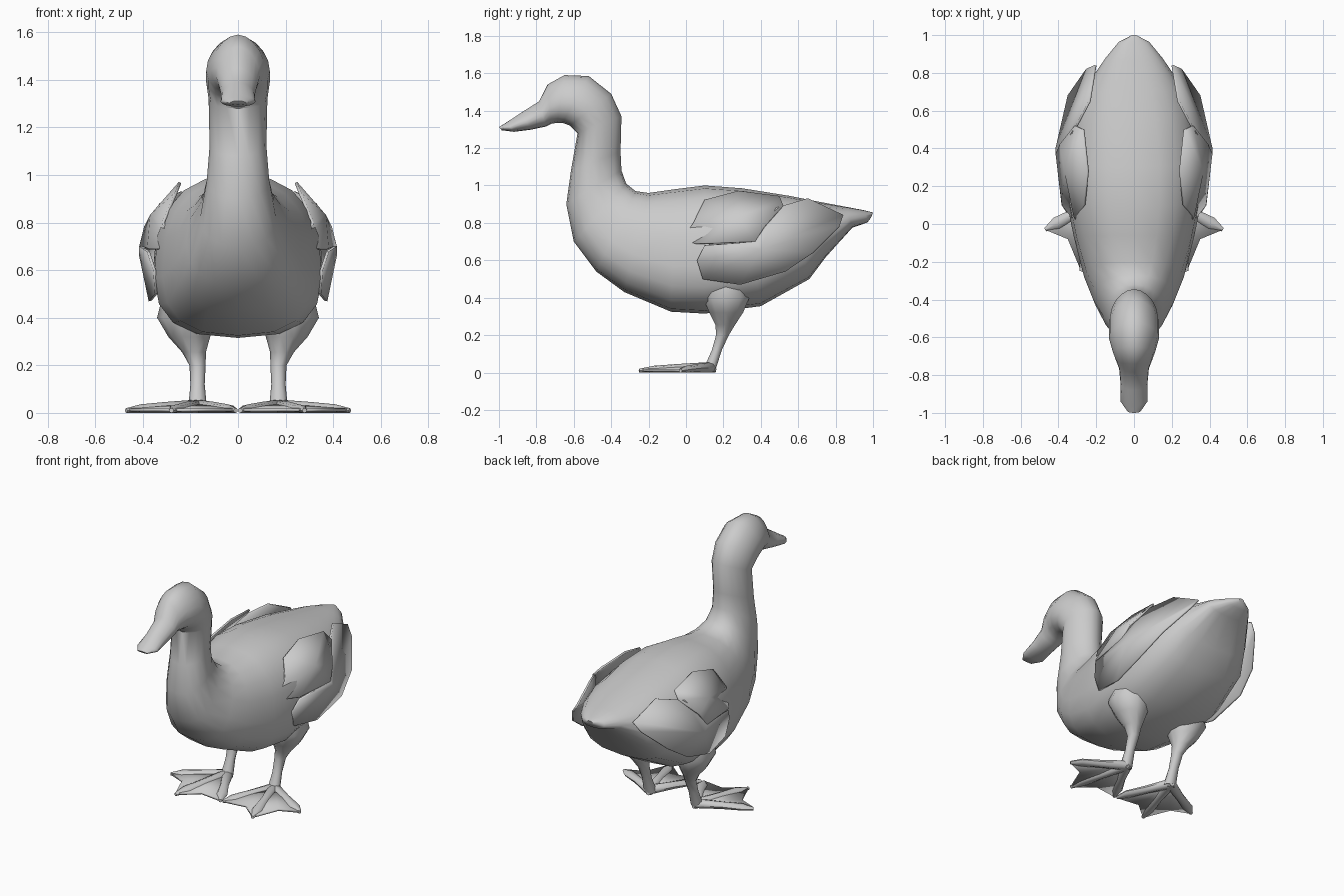
import bpy
import math
from mathutils import Vector

cube = bpy.data.objects.get("Cube")
if cube:
    bpy.data.objects.remove(cube, do_unlink=True)

COLOUR = (0.6, 0.6, 0.6, 1)
grey = bpy.data.materials.new("plain_grey")
grey.use_nodes = True
grey.diffuse_color = COLOUR
grey.node_tree.nodes["Principled BSDF"].inputs["Base Color"].default_value = COLOUR


def make(name, verts, faces, thickness=0):
    """Create a smooth-shaded mesh object, optionally thickened from a sheet."""
    mesh = bpy.data.meshes.new(name)
    mesh.from_pydata(verts, [], faces)
    mesh.materials.append(grey)
    ob = bpy.data.objects.new(name, mesh)
    bpy.context.collection.objects.link(ob)
    bpy.ops.object.select_all(action='DESELECT')
    ob.select_set(True)
    bpy.context.view_layer.objects.active = ob
    bpy.ops.object.mode_set(mode='EDIT')
    bpy.ops.mesh.select_all(action='SELECT')
    bpy.ops.mesh.normals_make_consistent(inside=False)
    bpy.ops.object.mode_set(mode='OBJECT')
    if thickness:
        solidify = ob.modifiers.new("thickness", 'SOLIDIFY')
        solidify.thickness = thickness
        solidify.offset = 0
    bpy.ops.object.shade_smooth_by_angle(angle=math.radians(50))


def loft(name, rings):
    """Skin a list of equal closed rings and cap both ends."""
    n = len(rings[0])
    verts = [v for ring in rings for v in ring]
    faces = [(r * n + i, r * n + (i + 1) % n, (r + 1) * n + (i + 1) % n, (r + 1) * n + i)
             for r in range(len(rings) - 1) for i in range(n)]
    faces += [tuple(range(n)), tuple(range(len(verts) - n, len(verts)))]
    make(name, verts, faces)


def circle(n):
    """Cosine and sine pairs around a circle."""
    return [(math.cos(a), math.sin(a)) for a in (math.tau * i / n for i in range(n))]


def power(value, exponent):
    return math.copysign(abs(value) ** exponent, value)


def body_ring(row, roundness, sag):
    """Ring between two centre-plane points; wider rings are squarer."""
    top_y, top_z, low_y, low_z, half = row
    top, low = Vector((0, top_y, top_z)), Vector((0, low_y, low_z))
    middle, up = (top + low) / 2, (top - low) / 2
    exponent = 2 / (roundness + 1.4 * half)
    return [middle + up * power(c, exponent)
            + Vector((half * power(s, exponent) * (1 - sag * c), 0, 0))
            for c, s in circle(18)]


def mirrored(points, side):
    return [Vector((x * side, y, z)) for x, y, z in points]


# Trunk from tail to chest: back point, belly point, half width
trunk = [
    (1, .855, .99, .83, .02),
    (.955, .867, .97, .802, .08),
    (.86, .885, .89, .775, .15),
    (.7, .915, .75, .62, .25),
    (.55, .945, .66, .5, .31),
    (.3, .985, .4, .355, .355),
    (.1, 1, .1, .315, .35),
    (-.06, .98, -.08, .325, .315),
    (-.2, .96, -.33, .43, .262),
    (-.27, .97, -.48, .54, .215),
    (-.32, 1.01, -.6, .7, .158),
]

# Neck, head and bill: nape or crown point, throat point, half width
head = [
    (-.345, 1.08, -.64, .9, .13),
    (-.35, 1.18, -.615, 1.08, .118),
    (-.345, 1.37, -.58, 1.28, .122),
    (-.4, 1.49, -.62, 1.32, .132),
    (-.52, 1.585, -.66, 1.335, .132),
    (-.65, 1.59, -.69, 1.335, .112),
    (-.74, 1.54, -.72, 1.33, .092),
    (-.785, 1.45, -.75, 1.315, .078),
    (-.88, 1.39, -.83, 1.298, .07),
    (-.96, 1.337, -.92, 1.287, .072),
    (-1, 1.312, -.985, 1.295, .035),
]
loft("body_neck_and_head", [body_ring(row, 2.1, .12) for row in trunk]
     + [body_ring(row, 1.8, .16) for row in head])

# Leg sections: centre, x radius, y radius
leg = [
    (.2, .21, .48, .12, .13),
    (.215, .215, .4, .125, .13),
    (.205, .215, .32, .088, .095),
    (.185, .21, .255, .05, .055),
    (.17, .195, .2, .034, .036),
    (.17, .165, .12, .03, .028),
    (.17, .125, .015, .04, .035),
]

# Foot plan: toe tips with the web notches between them
heel = Vector((.17, .135, 0))
web_edge = [(.47, -.03), (.35, -.08), (.28, -.25), (.16, -.15), (.01, -.17)]

# Toe sections: fraction of length, half width, top height
toe_sections = [(-.06, .015, .035), (.05, .035, .055), (.45, .026, .046),
                (.8, .034, .036), (1, .01, .02)]

# Wing outlines in side view, each starting with its middle point
wing_coverts = [(.28, .83), (.1, .92), (.28, .968), (.5, .94), (.52, .89),
                (.42, .78), (.37, .7), (.1, .69), (-.03, .69), (.04, .8)]
flight_feathers = [(.4, .66), (.06, .6), (.1, .68), (.37, .7), (.48, .88), (.65, .93),
                   (.84, .84), (.82, .78), (.68, .64), (.53, .54), (.29, .47), (.09, .5)]


def wing_point(y, z):
    """Outline point on the bulge of the folded wing, sinking into the body in front."""
    rise, back = z - .68, y - .4
    x = .41 - (2 if rise > 0 else .9) * rise ** 2
    x -= .8 * back ** 2 if back > 0 else 4 * back ** 4
    return x, y, z


def fan(count, closed):
    """Triangles from point 0 to the edge points that follow it."""
    last = count if closed else count - 1
    return [(0, i + 1, (i + 1) % count + 1) for i in range(last)]


def toe_ring(tip, fraction, width, top):
    along = Vector((*tip, 0)) - heel
    across = Vector((-along.y, along.x, 0)).normalized()
    return [heel + along * fraction + across * width * c
            + Vector((0, 0, top * (1 + s) / 2)) for c, s in circle(8)]


for side, word in ((1, "left"), (-1, "right")):
    # Thigh and shank
    loft(word + "_leg", [mirrored([(x + rx * c, y + ry * s, z) for c, s in circle(10)], side)
                         for x, y, z, rx, ry in leg])

    # Webbed foot
    for name, tip in zip(("outer", "middle", "inner"), web_edge[::2]):
        loft(f"{word}_{name}_toe",
             [mirrored(toe_ring(tip, *section), side) for section in toe_sections])
    web = [(heel.x, heel.y, .035)] + [(x, y, .012) for x, y in web_edge]
    make(word + "_web", mirrored(web, side), fan(len(web_edge), False), .014)

    # Folded wing in two overlapping panels
    for name, outline in (("wing_coverts", wing_coverts), ("flight_feathers", flight_feathers)):
        points = [wing_point(y, z) for y, z in outline]
        make(f"{word}_{name}", mirrored(points, side), fan(len(points) - 1, True), .012)
